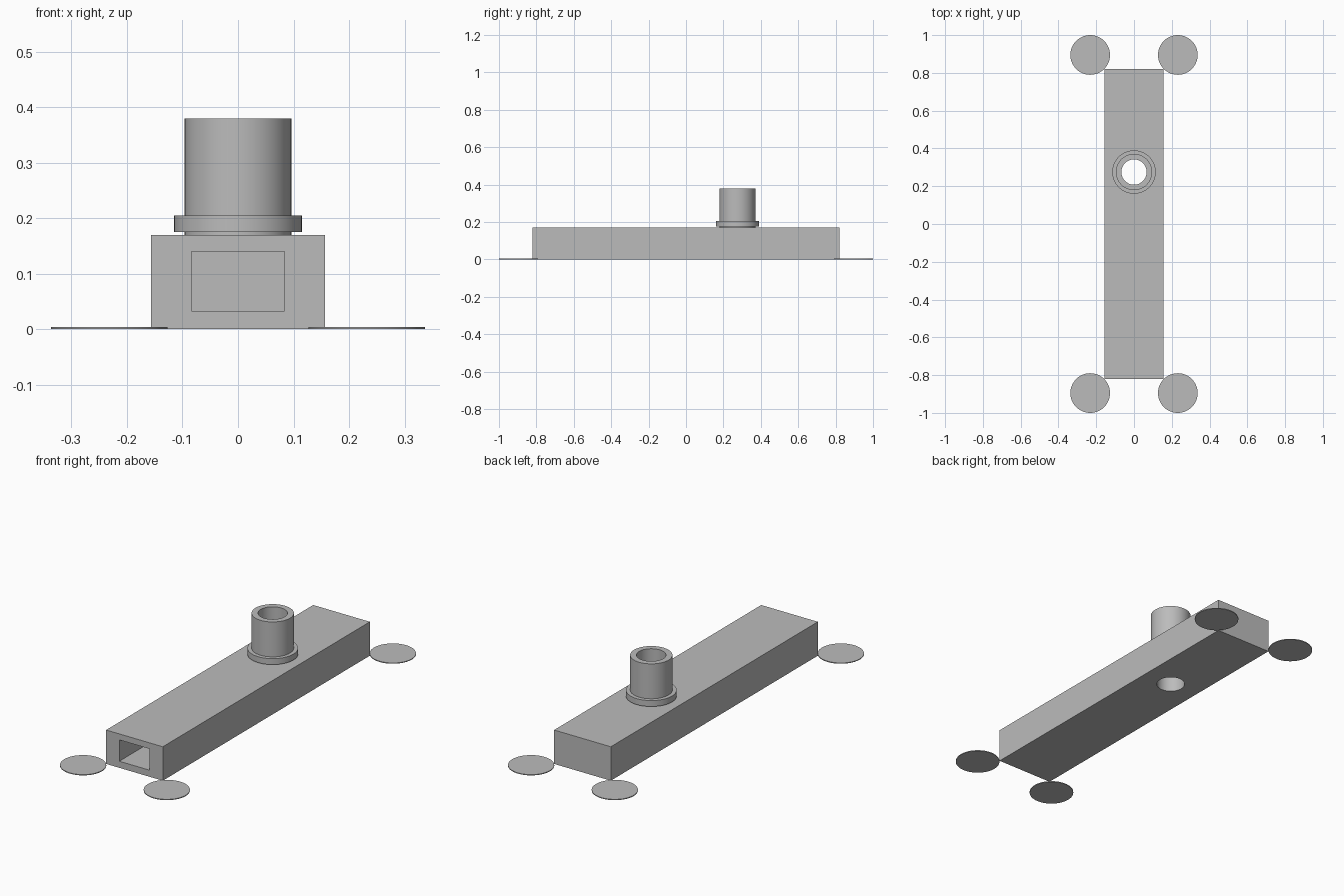
import bpy, bmesh, math

cube = bpy.data.objects.get("Cube")
if cube:
    bpy.data.objects.remove(cube, do_unlink=True)

grey = bpy.data.materials.new("plain grey")
grey.use_nodes = True
COLOUR = (0.5, 0.5, 0.5, 1)
grey.diffuse_color = COLOUR
grey.node_tree.nodes["Principled BSDF"].inputs["Base Color"].default_value = COLOUR

SIDES = 64
BORE = 0.067
TUBE_Y = 0.275


def box(name, low, high):
    bpy.ops.mesh.primitive_cube_add(size=1, location=[(a + b) / 2 for a, b in zip(low, high)])
    ob = bpy.context.object
    ob.name = name
    ob.scale = [b - a for a, b in zip(low, high)]
    bpy.ops.object.transform_apply(location=False, rotation=False, scale=True)
    ob.data.materials.append(grey)
    return ob


def cylinder(name, radius, x, y, bottom, top):
    bpy.ops.mesh.primitive_cylinder_add(vertices=SIDES, radius=radius, depth=top - bottom,
                                        location=(x, y, (bottom + top) / 2))
    ob = bpy.context.object
    ob.name = name
    ob.data.materials.append(grey)
    return ob


def smooth(ob):
    bpy.ops.object.select_all(action='DESELECT')
    ob.select_set(True)
    bpy.context.view_layer.objects.active = ob
    bpy.ops.object.shade_smooth_by_angle(angle=math.radians(30))


def cut(target, cutter):
    mod = target.modifiers.new("cut", 'BOOLEAN')
    mod.operation = 'DIFFERENCE'
    mod.solver = 'EXACT'
    mod.object = cutter
    bpy.context.view_layer.objects.active = target
    bpy.ops.object.modifier_apply(modifier=mod.name)
    bpy.data.objects.remove(cutter, do_unlink=True)


# Long body with a blind channel in the front and a bore right through it
body = box("body", (-0.157, -0.82, 0), (0.157, 0.82, 0.17))
cut(body, box("channel_cutter", (-0.084, -0.9, 0.033), (0.084, 0.18, 0.14)))
cut(body, cylinder("bore_cutter", BORE, 0, TUBE_Y, -0.1, 0.3))
smooth(body)

# Open tube with a collar, turned from one closed profile
profile = [(BORE, 0.17), (0.096, 0.17), (0.096, 0.175), (0.115, 0.175),
           (0.115, 0.205), (0.096, 0.205), (0.096, 0.38), (BORE, 0.38)]
bm = bmesh.new()
ring = [bm.verts.new((r, 0, z)) for r, z in profile]
edges = [bm.edges.new((ring[i - 1], ring[i])) for i in range(len(ring))]
bmesh.ops.spin(bm, geom=ring + edges, cent=(0, 0, 0), axis=(0, 0, 1),
               angle=math.tau, steps=SIDES, use_merge=True)
bmesh.ops.remove_doubles(bm, verts=bm.verts[:], dist=0.0001)
bmesh.ops.recalc_face_normals(bm, faces=bm.faces[:])
mesh = bpy.data.meshes.new("collared_tube")
bm.to_mesh(mesh)
bm.free()
mesh.materials.append(grey)
tube = bpy.data.objects.new("collared_tube", mesh)
tube.location.y = TUBE_Y
bpy.context.collection.objects.link(tube)
smooth(tube)

# Thin round pads at the four corners
for end, sy in (("front", -1), ("back", 1)):
    for side, sx in (("left", 1), ("right", -1)):
        smooth(cylinder(f"{end}_{side}_pad", 0.105, sx * 0.232, sy * 0.895, 0, 0.004))
